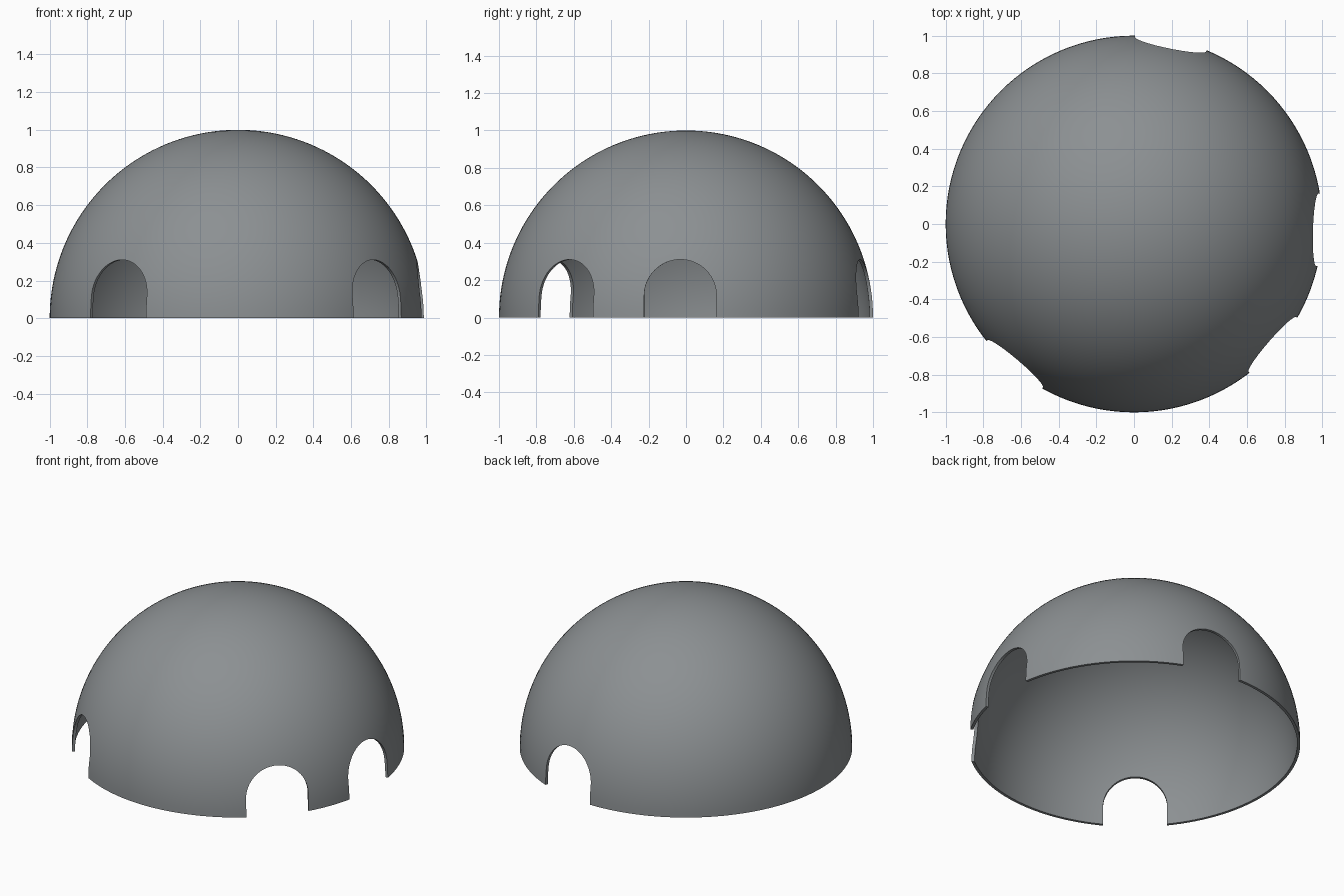
import bpy, bmesh, math
from mathutils import Matrix

if "Cube" in bpy.data.objects:
    bpy.data.objects.remove(bpy.data.objects["Cube"])

RADIUS = 1.0
WALL = 0.018
DOOR_HALF_WIDTH = 0.193
DOOR_SPRING = 0.117          # height where the arch begins
DOOR_ANGLES = (229.6, -41.0, -1.8, 78.5)

grey = bpy.data.materials.new("slate grey")
grey.diffuse_color = (0.262, 0.280, 0.290, 1)
grey.use_nodes = True
grey.node_tree.nodes["Principled BSDF"].inputs["Base Color"].default_value = grey.diffuse_color


def new_object(name, bm):
    bmesh.ops.recalc_face_normals(bm, faces=bm.faces)
    mesh = bpy.data.meshes.new(name)
    bm.to_mesh(mesh)
    bm.free()
    obj = bpy.data.objects.new(name, mesh)
    bpy.context.collection.objects.link(obj)
    mesh.materials.append(grey)
    return obj


def dome_shell(segments=128, rings=40):
    """Closed wall profile revolved around the vertical axis."""
    bm = bmesh.new()
    angles = [math.pi / 2 * i / rings for i in range(rings + 1)]
    outer = [(RADIUS * math.cos(a), RADIUS * math.sin(a)) for a in angles]
    r = RADIUS - WALL
    inner = [(r * math.cos(a), r * math.sin(a)) for a in reversed(angles)]

    def chain(points):
        verts = [bm.verts.new((x, 0, z)) for x, z in points]
        return verts, [bm.edges.new(p) for p in zip(verts, verts[1:])]

    v_out, e_out = chain(outer)
    v_in, e_in = chain(inner)
    base = bm.edges.new((v_in[-1], v_out[0]))
    bmesh.ops.spin(bm, geom=v_out + v_in + e_out + e_in + [base],
                   axis=(0, 0, 1), cent=(0, 0, 0),
                   angle=2 * math.pi, steps=segments)
    bmesh.ops.remove_doubles(bm, verts=bm.verts, dist=1e-4)
    return new_object("dome_shell", bm)


def doorway_cutter(angle, steps=32):
    """Round-topped prism reaching outward through the wall."""
    bm = bmesh.new()
    w = DOOR_HALF_WIDTH
    outline = [(-w, -0.1), (w, -0.1)]
    for i in range(steps + 1):
        a = math.pi * i / steps
        outline.append((w * math.cos(a), DOOR_SPRING + w * math.sin(a)))
    face = bm.faces.new([bm.verts.new((0.6, y, z)) for y, z in outline])
    ext = bmesh.ops.extrude_face_region(bm, geom=[face])
    moved = [g for g in ext["geom"] if isinstance(g, bmesh.types.BMVert)]
    bmesh.ops.translate(bm, verts=moved, vec=(0.6, 0, 0))
    bmesh.ops.transform(bm, verts=bm.verts,
                        matrix=Matrix.Rotation(math.radians(angle), 4, 'Z'))
    cutter = new_object("doorway_cutter", bm)
    cutter.hide_render = True
    return cutter


dome = dome_shell()
bpy.context.view_layer.objects.active = dome
dome.select_set(True)

# Arched doorways cut through the wall
for door_angle in DOOR_ANGLES:
    cutter = doorway_cutter(door_angle)
    mod = dome.modifiers.new("doorway", 'BOOLEAN')
    mod.operation = 'DIFFERENCE'
    mod.solver = 'EXACT'
    mod.object = cutter
    bpy.ops.object.modifier_apply(modifier=mod.name)
    bpy.data.objects.remove(cutter, do_unlink=True)

bpy.ops.object.shade_smooth_by_angle(angle=math.radians(30))
